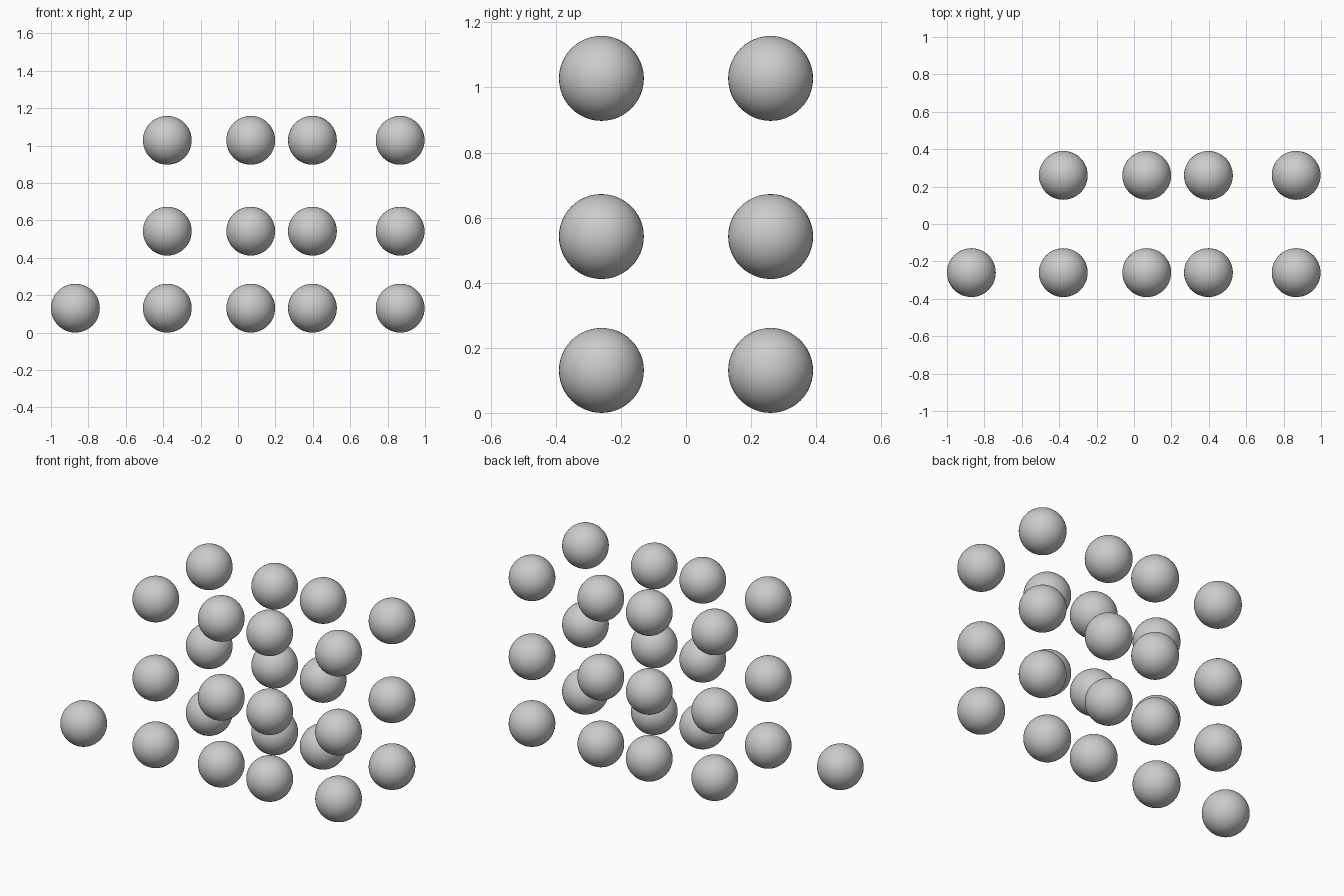
import bpy

if "Cube" in bpy.data.objects:
    bpy.data.objects.remove(bpy.data.objects["Cube"])

R = 0.1305
COLUMNS = [-0.378, 0.068, 0.398, 0.867]
ROWS = [-0.26, 0.26]
LEVELS = [R, 0.542, 1.028]

# One shared smooth ball mesh
bpy.ops.mesh.primitive_uv_sphere_add(segments=48, ring_count=24, radius=R,
                                     location=(-0.8695, ROWS[0], LEVELS[0]))
single = bpy.context.object
single.name = "single_ball"
bpy.ops.object.shade_smooth()

# Grid of balls: four columns, two rows, three levels
for k, z in enumerate(LEVELS):
    for j, y in enumerate(ROWS):
        for i, x in enumerate(COLUMNS):
            ball = bpy.data.objects.new(f"ball_level{k + 1}_row{j + 1}_column{i + 1}", single.data)
            ball.location = (x, y, z)
            bpy.context.collection.objects.link(ball)
